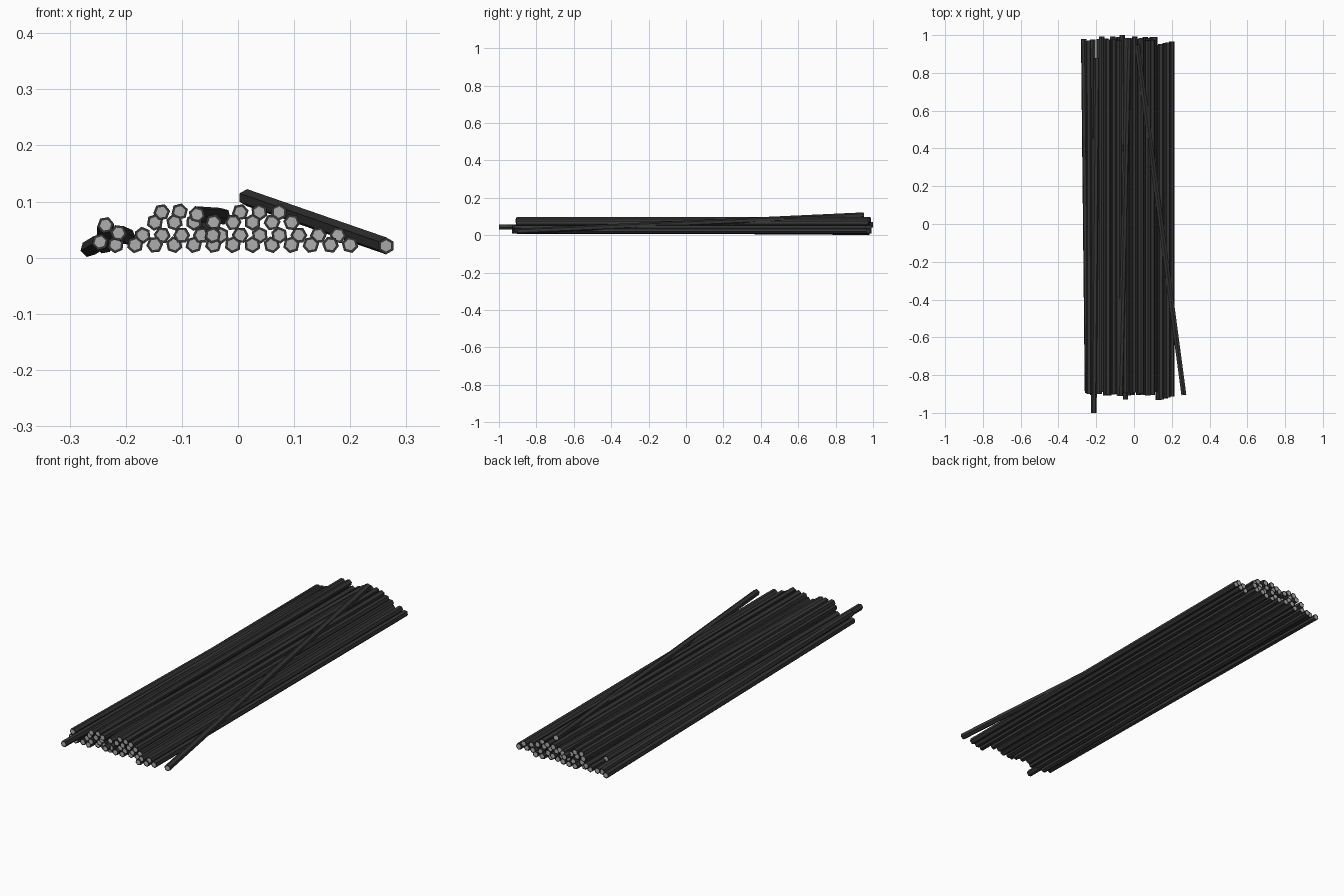
import bpy, bmesh, math, random
from mathutils import Vector, Matrix

if "Cube" in bpy.data.objects:
    bpy.data.objects.remove(bpy.data.objects["Cube"])

random.seed(4)
R, CORE, LENGTH, STEP = 0.0152, 0.0095, 1.88, 0.0348


def material(name, c):
    m = bpy.data.materials.new(name)
    m.diffuse_color = (c, c, c, 1)
    m.use_nodes = True
    m.node_tree.nodes["Principled BSDF"].inputs["Base Color"].default_value = m.diffuse_color
    return m


shell = material("dark_shell", 0.035)
core = material("grey_core", 0.42)


def rod(name, a, b, roll=None):
    """Six-sided rod from a to b with a pale core on each end."""
    a, b = Vector(a), Vector(b)
    roll = random.uniform(0, math.pi / 3) if roll is None else roll
    bm = bmesh.new()
    bmesh.ops.create_cone(bm, cap_ends=True, segments=6, radius1=R, radius2=R,
                          depth=(b - a).length,
                          matrix=Matrix.Rotation(roll, 4, 'Z'))
    caps = [f for f in bm.faces if len(f.verts) == 6]
    bmesh.ops.inset_individual(bm, faces=caps, thickness=(R - CORE) * 0.866)
    for f in caps:
        f.material_index = 1
    me = bpy.data.meshes.new(name)
    bm.to_mesh(me)
    bm.free()
    me.materials.append(shell)
    me.materials.append(core)
    ob = bpy.data.objects.new(name, me)
    ob.matrix_world = (Matrix.Translation((a + b) / 2)
                       @ (b - a).to_track_quat('Z', 'Y').to_matrix().to_4x4())
    bpy.context.collection.objects.link(ob)


def straight(name, x, z):
    # rods on the right sit further forward
    if x > 0.115:
        y = -0.935 + (x - 0.115) * 0.25
    else:
        y = -0.9 + random.uniform(-0.01, 0.015)
    rod(name, (x, y, z), (x, y + LENGTH, z))


# Stacked layers: first x, count, height
for n, (x0, count, z) in enumerate([(-0.218, 13, 0.023), (-0.170, 11, 0.040),
                                    (-0.148, 8, 0.063)]):
    for i in range(count):
        straight(f"layer_{n + 1}_rod", x0 + i * STEP, z)
for x in (-0.136, 0.004, 0.038, 0.073):
    straight("top_layer_rod", x, 0.081)
rod("top_layer_rod", (-0.104, -0.9, 0.082), (-0.104, 0.98, 0.082))

# Loose rods lying at slight angles
rod("top_loose_rod", (-0.073, -0.91, 0.077), (-0.028, 0.985, 0.074))
rod("leaning_rod", (0.264, -0.905, 0.021), (0.016, 0.95, 0.107), 0)
rod("long_front_rod", (-0.213, -1.0, 0.044), (-0.197, 0.88, 0.037))
rod("left_edge_rod", (-0.246, -0.895, 0.028), (-0.266, 0.98, 0.016))
rod("left_upper_rod", (-0.236, -0.9, 0.058), (-0.238, 0.97, 0.022))
rod("far_back_rod", (-0.045, -0.93, 0.04), (-0.062, 1.0, 0.055))
